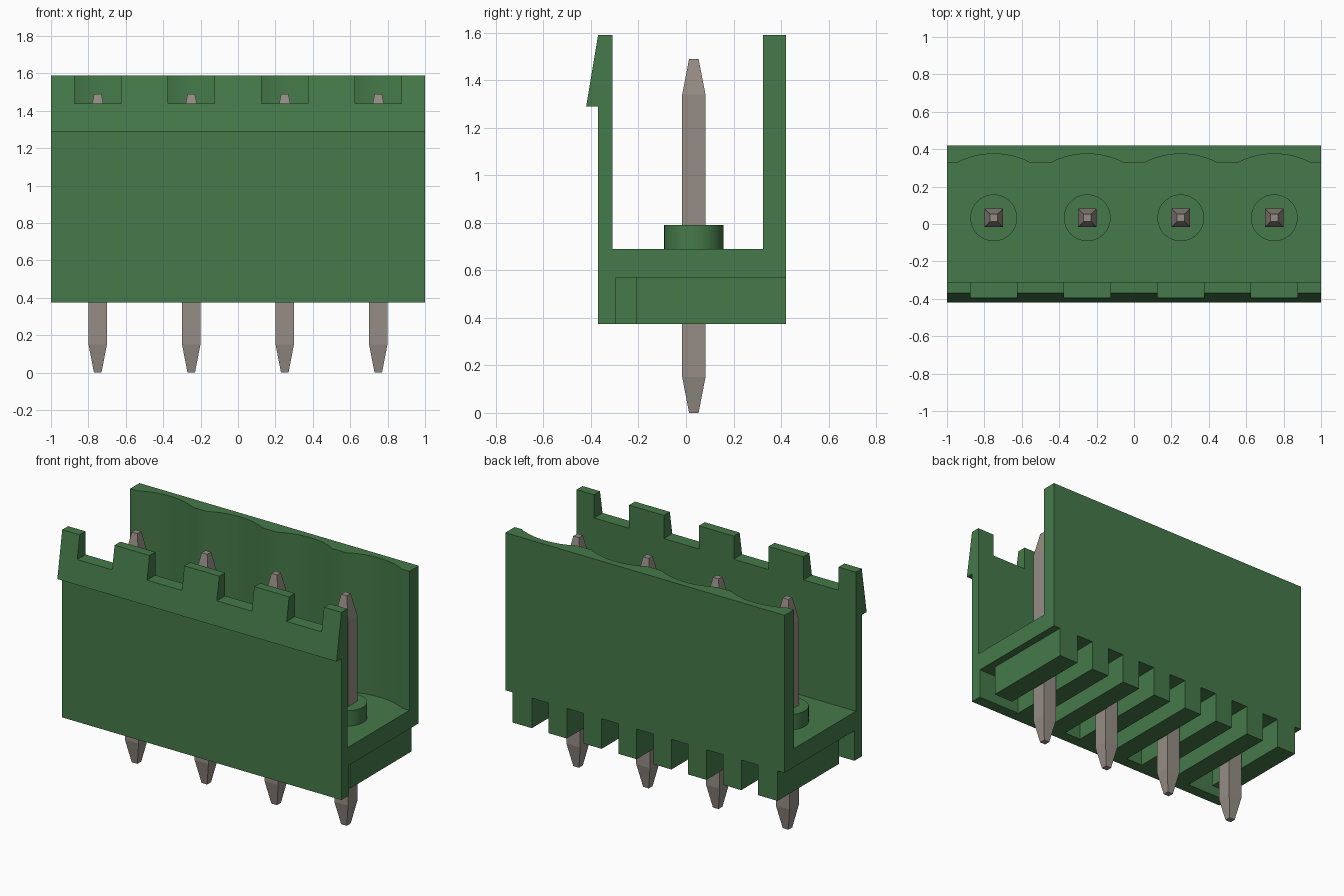
import bpy, bmesh, math
from mathutils import Vector

cube = bpy.data.objects.get("Cube")
if cube:
    bpy.data.objects.remove(cube, do_unlink=True)


def material(name, color):
    m = bpy.data.materials.new(name)
    m.use_nodes = True
    m.diffuse_color = (*color, 1)
    bsdf = next(n for n in m.node_tree.nodes if n.type == 'BSDF_PRINCIPLED')
    bsdf.inputs["Base Color"].default_value = (*color, 1)
    return m


GREEN = material("green plastic", (0.060, 0.195, 0.067))
METAL = material("pin metal", (0.305, 0.268, 0.236))

PITCH = 0.5
PIN_Y = 0.033
PIN_XS = [(i - 1.5) * PITCH for i in range(4)]


def finish(name, bm, mat, smooth=False):
    bmesh.ops.recalc_face_normals(bm, faces=bm.faces)
    me = bpy.data.meshes.new(name)
    bm.to_mesh(me)
    bm.free()
    me.materials.append(mat)
    ob = bpy.data.objects.new(name, me)
    bpy.context.collection.objects.link(ob)
    if smooth:
        bpy.ops.object.select_all(action='DESELECT')
        ob.select_set(True)
        bpy.context.view_layer.objects.active = ob
        bpy.ops.object.shade_smooth_by_angle(angle=math.radians(30))
    return ob


def prism(bm, points, sweep):
    """Extrude a closed 3D outline along a vector."""
    face = bm.faces.new([bm.verts.new(p) for p in points])
    ext = bmesh.ops.extrude_face_region(bm, geom=[face], use_keep_orig=True)
    verts = [g for g in ext["geom"] if isinstance(g, bmesh.types.BMVert)]
    bmesh.ops.translate(bm, verts=verts, vec=Vector(sweep))


def prism_x(bm, profile, x0, x1):
    prism(bm, [(x0, y, z) for y, z in profile], (x1 - x0, 0, 0))


# Floor and front wall with the lower half of the latch wedge
bm = bmesh.new()
prism_x(bm, [(-0.37, 0.375), (-0.295, 0.375), (-0.295, 0.57), (0.42, 0.57),
             (0.42, 0.69), (-0.31, 0.69), (-0.31, 1.44), (-0.395, 1.44),
             (-0.42, 1.29), (-0.37, 1.29)], -1, 1)
finish("floor_and_front_wall", bm, GREEN)

# Latch teeth left standing between the notches
bm = bmesh.new()
edges = [-1] + [x + s * 0.125 for x in PIN_XS for s in (-1, 1)] + [1]
for x0, x1 in zip(edges[::2], edges[1::2]):
    prism_x(bm, [(-0.31, 1.44), (-0.31, 1.59), (-0.37, 1.59), (-0.395, 1.44)], x0, x1)
finish("latch_teeth", bm, GREEN)

# Back wall with a shallow scallop behind each pin
half, depth, inner_y = 0.2, 0.05, 0.325
radius = (half ** 2 + depth ** 2) / (2 * depth)
sweep = math.asin(half / radius)
outline = [(1, 0.42), (-1, 0.42), (-1, inner_y)]
for x in PIN_XS:
    for i in range(17):
        a = sweep * (i / 8 - 1)
        outline.append((x + radius * math.sin(a),
                        inner_y + depth - radius * (1 - math.cos(a))))
outline.append((1, inner_y))
bm = bmesh.new()
prism(bm, [(x, y, 0.69) for x, y in outline], (0, 0, 0.90))
finish("back_wall", bm, GREEN, smooth=True)

# Underside ribs; the outer ones stop short of the front wall
bm = bmesh.new()
for side in (-1, 1):
    for x0, x1 in ((0.06, 0.19), (0.31, 0.44), (0.56, 0.69), (0.81, 0.95)):
        y0 = -0.21 if x1 > 0.9 else -0.295
        prism_x(bm, [(y0, 0.375), (0.42, 0.375), (0.42, 0.57), (y0, 0.57)],
                side * x0, side * x1)
finish("underside_ribs", bm, GREEN)

for n, x in enumerate(PIN_XS, 1):
    # Round collar around the pin
    bm = bmesh.new()
    ring = [(x + 0.125 * math.cos(a), PIN_Y + 0.125 * math.sin(a), 0.69)
            for a in (math.tau * i / 40 for i in range(40))]
    prism(bm, ring, (0, 0, 0.10))
    finish(f"collar_{n}", bm, GREEN, smooth=True)

    # Square pin tapered at both ends
    bm = bmesh.new()
    loops = []
    for z, r in ((0, 0.02), (0.15, 0.049), (1.34, 0.049), (1.49, 0.02)):
        loops.append([bm.verts.new((x + sx * r, PIN_Y + sy * r, z))
                      for sx, sy in ((-1, -1), (1, -1), (1, 1), (-1, 1))])
    for a, b in zip(loops, loops[1:]):
        for i in range(4):
            j = (i + 1) % 4
            bm.faces.new((a[i], a[j], b[j], b[i]))
    bm.faces.new(loops[0])
    bm.faces.new(loops[-1])
    finish(f"pin_{n}", bm, METAL)
